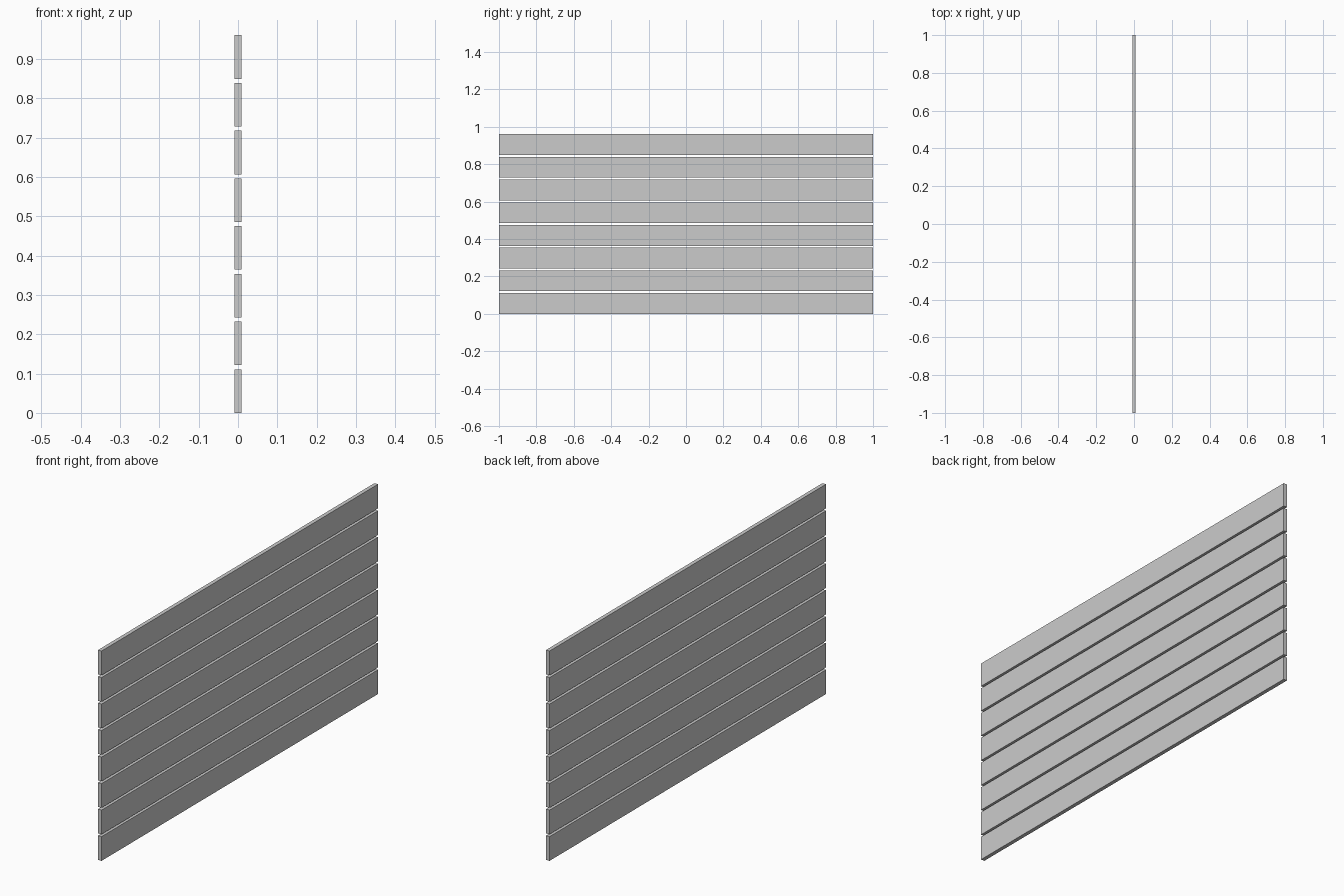
import bpy

if "Cube" in bpy.data.objects:
    bpy.data.objects.remove(bpy.data.objects["Cube"])

COUNT = 8
LENGTH = 2.0
THICKNESS = 0.018
HEIGHT = 0.111
PITCH = 0.1214


def board(name, z_bottom):
    bpy.ops.mesh.primitive_cube_add(size=1, location=(0, 0, z_bottom + HEIGHT / 2))
    ob = bpy.context.object
    ob.name = name
    ob.scale = (THICKNESS, LENGTH, HEIGHT)
    bpy.ops.object.transform_apply(location=False, rotation=False, scale=True)
    return ob


# Stack of horizontal boards separated by narrow gaps
for i in range(COUNT):
    board(f"fence_board_{i + 1}", i * PITCH)
